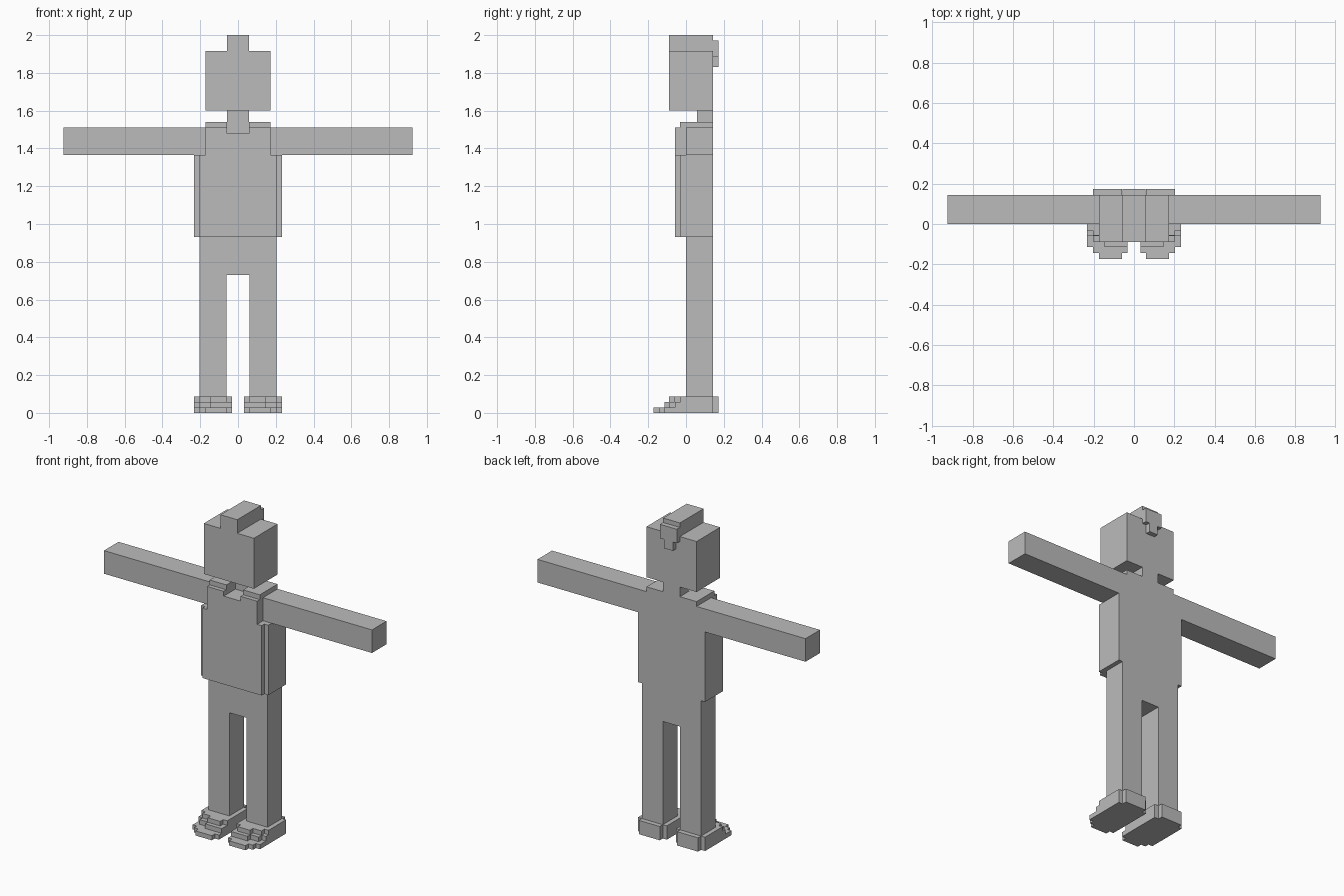
import bpy, bmesh
from mathutils import Vector

cube = bpy.data.objects.get("Cube")
if cube:
    bpy.data.objects.remove(cube)

grey = bpy.data.materials.new("plain_grey")
grey.use_nodes = True
grey.diffuse_color = (0.5, 0.5, 0.5, 1)
grey.node_tree.nodes["Principled BSDF"].inputs["Base Color"].default_value = (0.5, 0.5, 0.5, 1)

X, Y, Z = Vector((1, 0, 0)), Vector((0, 1, 0)), Vector((0, 0, 1))


def prism(name, outline, lo, hi, axis=Y, drop=()):
    """Extrude an outline along y (x, z points) or z (x, y points); drop hidden end faces."""
    up = Z if axis == Y else Y
    bm = bmesh.new()
    base = bm.faces.new([bm.verts.new(X * a + up * b + axis * lo) for a, b in outline])
    top = bmesh.ops.extrude_face_region(bm, geom=[base], use_keep_orig=True)
    moved = [g for g in top["geom"] if isinstance(g, bmesh.types.BMVert)]
    bmesh.ops.translate(bm, verts=moved, vec=axis * (hi - lo))
    bmesh.ops.recalc_face_normals(bm, faces=bm.faces[:])
    bm.normal_update()
    hidden = [f for f in bm.faces if any(f.normal.dot(d) > 0.9 for d in drop)]
    bmesh.ops.delete(bm, geom=hidden, context="FACES")
    mesh = bpy.data.meshes.new(name)
    bm.to_mesh(mesh)
    bm.free()
    mesh.materials.append(grey)
    obj = bpy.data.objects.new(name, mesh)
    bpy.context.collection.objects.link(obj)
    return obj


def both(half):
    """Complete a right-hand half outline with its mirror image."""
    return half + [(-x, z) for x, z in reversed(half)]


def rect(x0, x1, z0, z1):
    return [(x0, z0), (x1, z0), (x1, z1), (x0, z1)]


BACK = 0.143

# Head with a ridge of hair and a small tuft behind
prism("head", both([(0.173, 1.6), (0.173, 1.915), (0.058, 1.915), (0.058, 2)]), -0.09, BACK)
prism("hair_tuft", both([(0.03, 1.83), (0.03, 1.885), (0.058, 1.885), (0.058, 1.972)]),
      BACK, 0.173, drop=[-Y])
prism("neck", rect(-0.058, 0.058, 1.48, 1.6), 0.057, BACK, drop=[Z, -Z])

# Shirt: body with open collar, and a raised front panel
prism("shirt_body", both([(0.232, 0.93), (0.232, 1.366), (0.173, 1.366), (0.173, 1.54),
                          (0.058, 1.54), (0.058, 1.48)]), -0.032, BACK)
prism("shirt_front", both([(0.204, 0.93), (0.204, 1.366), (0.173, 1.366), (0.173, 1.51),
                           (0.058, 1.51), (0.058, 1.48)]), -0.058, -0.032, drop=[Y])

# Trousers: hips and both legs
trousers = prism("trousers", both([(0.06, 0.73), (0.06, 0.086), (0.204, 0.086), (0.204, 0.93)]),
                 0, BACK, drop=[Z])

# Stepped shoe layers: bottom, top, then (front y, inner x, outer x) of each toe step
SHOE = [
    (0, 0.029, [(-0.173, 0.06, 0.173), (-0.143, 0.032, 0.204), (-0.115, 0.032, 0.232)]),
    (0.029, 0.058, [(-0.115, 0.032, 0.146), (-0.087, 0.032, 0.204), (-0.057, 0.032, 0.232)]),
    (0.058, 0.086, [(-0.09, 0.06, 0.146), (-0.06, 0.032, 0.204), (-0.03, 0.032, 0.232)]),
]


def shoe_outline(steps):
    inner, outer = [], []
    for i, (y, a, b) in enumerate(steps):
        if i:
            if steps[i - 1][1] != a:
                inner += [(steps[i - 1][1], y), (a, y)]
            outer += [(steps[i - 1][2], y), (b, y)]
        else:
            inner.append((a, y))
            outer.append((b, y))
    heel = [(0.232, BACK), (0.204, BACK), (0.204, 0.173), (0.06, 0.173), (0.06, BACK), (0.032, BACK)]
    return outer + heel + inner[::-1]


for side, s in (("left", 1), ("right", -1)):
    arm = [(s * x, z) for x, z in rect(0.173, 0.925, 1.366, 1.51)]
    prism(side + "_arm", arm, 0, BACK, drop=[-s * X])
    for level, (z0, z1, steps) in zip(("sole", "middle", "top"), SHOE):
        outline = [(s * x, y) for x, y in shoe_outline(steps)]
        prism(f"{side}_shoe_{level}", outline, z0, z1, Z, drop=[] if z0 == 0 else [-Z])
